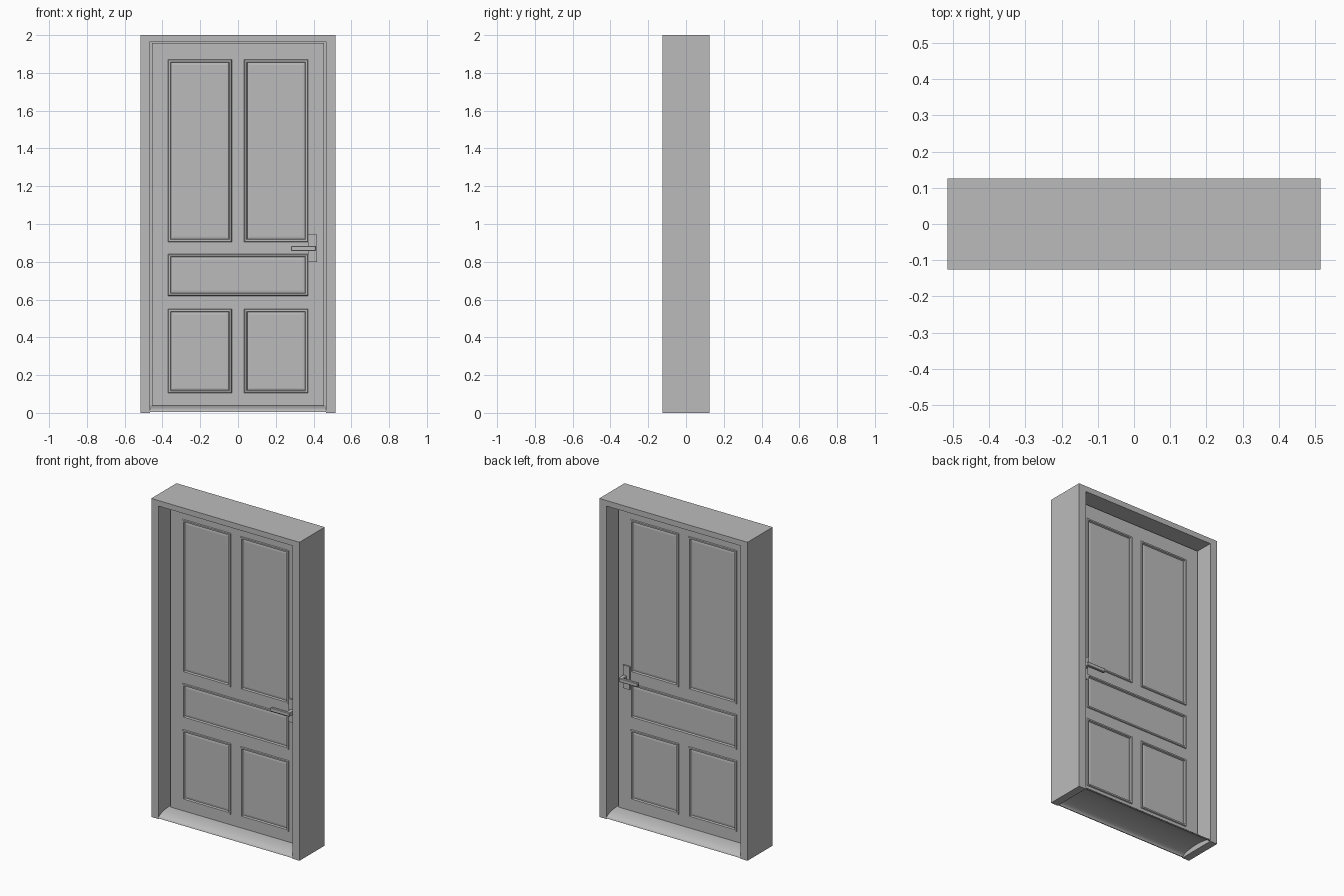
import bpy, bmesh, math
from mathutils import Vector

cube = bpy.data.objects.get("Cube")
if cube:
    bpy.data.objects.remove(cube, do_unlink=True)

# Single painted finish
GREY = (0.5, 0.5, 0.5, 1)
paint = bpy.data.materials.new("plain grey")
paint.use_nodes = True
paint.diffuse_color = GREY
for node in paint.node_tree.nodes:
    if node.type == 'BSDF_PRINCIPLED':
        node.inputs["Base Color"].default_value = GREY

W, D, H = 0.515, 0.125, 2.0        # outer half width, half depth, height
OPEN, OPEN_TOP = 0.465, 1.965      # opening half width and top
DOOR, DOOR_BOTTOM, DOOR_TOP = 0.455, 0.037, 1.957
FACE = 0.022                       # half thickness of the door


def finish(name, bm):
    bmesh.ops.recalc_face_normals(bm, faces=bm.faces)
    mesh = bpy.data.meshes.new(name)
    bm.to_mesh(mesh)
    bm.free()
    mesh.materials.append(paint)
    obj = bpy.data.objects.new(name, mesh)
    bpy.context.scene.collection.objects.link(obj)
    return obj


def box(name, x0, x1, y0, y1, z0, z1):
    bm = bmesh.new()
    bmesh.ops.create_cube(bm, size=1)
    for v in bm.verts:
        v.co = Vector((x1 if v.co.x > 0 else x0,
                       y1 if v.co.y > 0 else y0,
                       z1 if v.co.z > 0 else z0))
    return finish(name, bm)


# Frame and the thin stop that closes the gap around the door
box("frame_head", -W, W, -D, D, OPEN_TOP, H)
box("head_stop", -OPEN, OPEN, -0.008, 0.008, DOOR_TOP, OPEN_TOP)
for side, s in (("right", -1), ("left", 1)):
    a, b = sorted((s * OPEN, s * W))
    box(side + "_jamb", a, b, -D, D, 0, OPEN_TOP)
    a, b = sorted((s * DOOR, s * OPEN))
    box(side + "_stop", a, b, -0.008, 0.008, DOOR_BOTTOM, OPEN_TOP)

# Arched threshold, hollow underneath
bm = bmesh.new()
STEPS = 24
angles = [math.pi * i / STEPS for i in range(STEPS + 1)]
outer = [(D * math.cos(a), 0.004 + 0.036 * math.sin(a)) for a in angles]
inner = [((D - 0.006) * math.cos(a), 0.004 + 0.029 * math.sin(a)) for a in angles]
profile = bm.faces.new([bm.verts.new((-OPEN, y, z)) for y, z in outer + inner[::-1]])
ext = bmesh.ops.extrude_face_region(bm, geom=[profile], use_keep_orig=True)
bmesh.ops.translate(bm, vec=(2 * OPEN, 0, 0),
                    verts=[g for g in ext["geom"] if isinstance(g, bmesh.types.BMVert)])
threshold = finish("threshold", bm)

# Door slab cut along the panel borders, then panels inset on both faces
panels = [(-0.37, -0.033, 0.905, 1.87), (0.033, 0.37, 0.905, 1.87),
          (-0.37, 0.37, 0.62, 0.84),
          (-0.37, -0.033, 0.105, 0.55), (0.033, 0.37, 0.105, 0.55)]
bm = bmesh.new()
bmesh.ops.create_cube(bm, size=1)
for v in bm.verts:
    v.co = Vector((math.copysign(DOOR, v.co.x), math.copysign(FACE, v.co.y),
                   DOOR_TOP if v.co.z > 0 else DOOR_BOTTOM))


def cut(point, normal):
    bmesh.ops.bisect_plane(bm, geom=bm.verts[:] + bm.edges[:] + bm.faces[:],
                           plane_co=point, plane_no=normal)


for x in sorted({p[i] for p in panels for i in (0, 1)}):
    cut((x, 0, 0), (1, 0, 0))
for z in sorted({p[i] for p in panels for i in (2, 3)}):
    cut((0, 0, z), (0, 0, 1))
bm.normal_update()
for s in (-1, 1):
    for x0, x1, z0, z1 in panels:
        region = []
        for f in bm.faces:
            c = f.calc_center_median()
            if f.normal.y * s > 0.9 and x0 < c.x < x1 and z0 < c.z < z1:
                region.append(f)
        # raised moulding bead, then a drop to the flat panel
        for width, depth in ((0.003, 0.006), (0.009, 0), (0.004, -0.010), (0.012, 0.002)):
            bmesh.ops.inset_region(bm, faces=region, thickness=width, depth=depth,
                                   use_even_offset=True)
            bm.normal_update()
finish("door_leaf", bm)

# Handle set on each face: plate, stem and lever
for side, s in (("front", -1), ("back", 1)):
    def fitting(part, x0, x1, near, far, z0, z1):
        a, b = sorted((s * near, s * far))
        return box(side + "_handle_" + part, x0, x1, a, b, z0, z1)
    fitting("plate", 0.371, 0.417, FACE - 0.002, 0.031, 0.80, 0.945)
    fitting("stem", 0.39, 0.413, 0.028, 0.068, 0.86, 0.883)
    lever = fitting("lever", 0.28, 0.413, 0.062, 0.08, 0.858, 0.883)
    bevel = lever.modifiers.new("soft edges", 'BEVEL')
    bevel.width = 0.003

# Smooth only the curved threshold
bpy.ops.object.select_all(action='DESELECT')
threshold.select_set(True)
bpy.context.view_layer.objects.active = threshold
bpy.ops.object.shade_smooth_by_angle(angle=math.radians(35))
